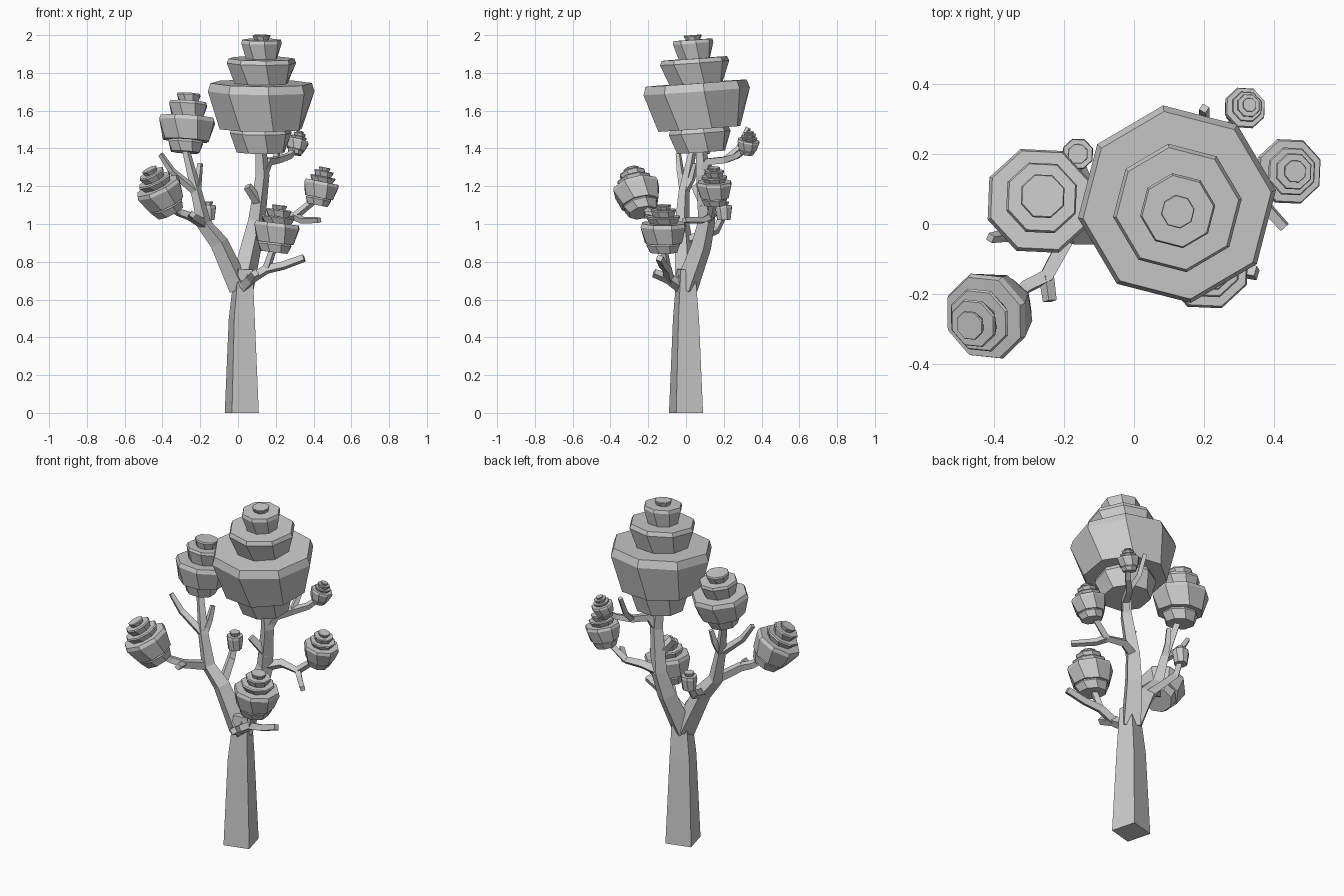
import bpy, bmesh, math
from mathutils import Vector, Matrix

cube = bpy.data.objects.get("Cube")
if cube:
    bpy.data.objects.remove(cube)

# One plain colour for the whole tree
grey = bpy.data.materials.new("plain_grey")
grey.use_nodes = True
colour = (0.6, 0.6, 0.6, 1)
grey.diffuse_color = colour
grey.node_tree.nodes["Principled BSDF"].inputs["Base Color"].default_value = colour


def polygon_ring(bm, centre, rotation, radius, sides, start_angle):
    """Make one regular polygon of vertices, turned by the given rotation."""
    ring = []
    for side in range(sides):
        angle = math.radians(start_angle) + math.tau * side / sides
        offset = Vector((math.cos(angle), math.sin(angle), 0)) * radius
        ring.append(bm.verts.new(centre + rotation @ offset))
    return ring


def skin_rings(bm, rings):
    """Join successive rings into a closed solid."""
    for lower, upper in zip(rings, rings[1:]):
        for i in range(len(lower)):
            bm.faces.new((lower[i - 1], lower[i], upper[i], upper[i - 1]))
    bm.faces.new(rings[0][::-1])
    bm.faces.new(rings[-1])


def finish_part(bm, name):
    """Turn the mesh data into a named, coloured object."""
    bmesh.ops.recalc_face_normals(bm, faces=bm.faces)
    mesh = bpy.data.meshes.new(name)
    bm.to_mesh(mesh)
    bm.free()
    mesh.materials.append(grey)
    part = bpy.data.objects.new(name, mesh)
    bpy.context.collection.objects.link(part)


def limb(name, start_radius, end_radius, *points, turn=15):
    """Square tube that tapers evenly along the points; returns its path."""
    bm = bmesh.new()
    path = [Vector(point) for point in points]
    final = len(path) - 1
    rotation = Matrix.Identity(3)
    previous = Vector((0, 0, 1))
    rings = []
    for i, centre in enumerate(path):
        direction = (path[min(i + 1, final)] - path[max(i - 1, 0)]).normalized()
        rotation = previous.rotation_difference(direction).to_matrix() @ rotation
        previous = direction
        radius = start_radius + (end_radius - start_radius) * i / final
        rings.append(polygon_ring(bm, centre, rotation, radius, 4, turn))
    skin_rings(bm, rings)
    finish_part(bm, name)
    return path


def canopy(name, radius, base, tip, tiers, phase=20, twist=9):
    """Stack of flared octagonal tiers on the line from base to tip.
    Each tier gives its top height and top radius as fractions."""
    bm = bmesh.new()
    base = Vector(base)
    axis = Vector(tip) - base
    rotation = Vector((0, 0, 1)).rotation_difference(axis).to_matrix()
    bottom = 0
    for top, width in tiers:
        # Narrow foot, wide lip, then a small bevel to the flat top
        lip = top - 0.18 * (top - bottom)
        sections = ((bottom, 0.8, twist), (lip, 1, 0), (top, 0.95, 0))
        skin_rings(bm, [
            polygon_ring(bm, base + axis * height, rotation,
                         radius * width * flare, 8, phase + angle)
            for height, flare, angle in sections])
        bottom = top
    finish_part(bm, name)


# Trunk and the two main limbs
limb("trunk", 0.104, 0.055, (0.02, 0, 0), (0.02, 0, 0.5), (0.03, 0, 0.76), turn=-30)
left = limb("left_limb", 0.06, 0.02, (0.01, 0, 0.66), (-0.1, -0.01, 0.9),
            (-0.18, -0.02, 1), (-0.22, -0.01, 1.17), (-0.28, 0.04, 1.41))
right = limb("right_limb", 0.065, 0.028, (0.02, 0, 0.66), (0.07, 0.08, 0.88),
             (0.1, 0.11, 1.02), (0.13, 0.09, 1.26), (0.12, 0.08, 1.42))

# Twigs and canopy stem on the left limb
limb("left_outer_twig", 0.025, 0.015, left[3], (-0.35, -0.03, 1.28), (-0.41, -0.04, 1.37))
limb("left_inner_twig", 0.025, 0.015, left[3], (-0.21, 0.03, 1.24), (-0.2, 0.05, 1.32))
front_left = limb("front_left_branch", 0.03, 0.02, left[2], (-0.25, -0.15, 1.04),
                  (-0.31, -0.18, 1.06), (-0.38, -0.24, 1.11))
limb("front_left_twig", 0.022, 0.02, front_left[1], (-0.24, -0.22, 1.05))
limb("back_left_branch", 0.03, 0.019, left[1], (-0.16, 0.16, 0.97), (-0.16, 0.2, 1.05))

# Low branch at the front with its side twig and canopy stem
front = limb("front_branch", 0.035, 0.023, (0.03, -0.03, 0.67), (0.07, -0.09, 0.71),
             (0.09, -0.17, 0.74))
side = limb("front_side_twig", 0.028, 0.022, front[1], (0.15, -0.1, 0.76),
            (0.24, -0.12, 0.78), (0.35, -0.14, 0.82))
limb("front_canopy_stem", 0.023, 0.02, side[1], (0.19, -0.12, 0.88))

# Branches on the right limb
fork = limb("right_branch", 0.03, 0.019, right[2], (0.19, 0.14, 1.05),
            (0.3, 0.13, 1.04), (0.41, 0.15, 1.13))
limb("right_twig", 0.022, 0.018, fork[2], (0.34, 0.09, 1.02), (0.43, -0.01, 1.02))
back = limb("back_branch", 0.03, 0.017, right[3], (0.16, 0.12, 1.33),
            (0.21, 0.21, 1.34), (0.27, 0.27, 1.36), (0.31, 0.32, 1.4))
limb("back_twig", 0.02, 0.015, back[2], (0.2, 0.28, 1.4), (0.2, 0.33, 1.51))
limb("upper_stub", 0.03, 0.024, (0.12, 0.1, 1.1), (0.05, 0.05, 1.2))

# Foliage
tall = ((0.2, 0.58), (0.59, 1), (0.8, 0.65), (0.96, 0.38), (1, 0.17))
medium = ((0.2, 0.62), (0.6, 1), (0.86, 0.68), (1, 0.42))
stepped = ((0.2, 0.74), (0.62, 1), (0.76, 0.74), (0.91, 0.56), (1, 0.34))
small = ((0.8, 1), (1, 0.65))

canopy("top_canopy", 0.285, (0.12, 0.08, 1.38), (0.125, 0.035, 2), tall, phase=8)
canopy("upper_left_canopy", 0.158, (-0.28, 0.05, 1.38), (-0.26, 0.08, 1.69), medium)
canopy("front_left_canopy", 0.13, (-0.36, -0.23, 1.06), (-0.47, -0.29, 1.29), stepped)
canopy("front_canopy", 0.128, (0.19, -0.12, 0.85), (0.22, -0.12, 1.1), stepped)
canopy("right_canopy", 0.098, (0.42, 0.15, 1.1), (0.46, 0.15, 1.3), stepped)
canopy("back_canopy", 0.062, (0.3, 0.32, 1.37), (0.33, 0.34, 1.49), stepped)
canopy("back_left_canopy", 0.046, (-0.16, 0.2, 1.02), (-0.16, 0.2, 1.12), small)
